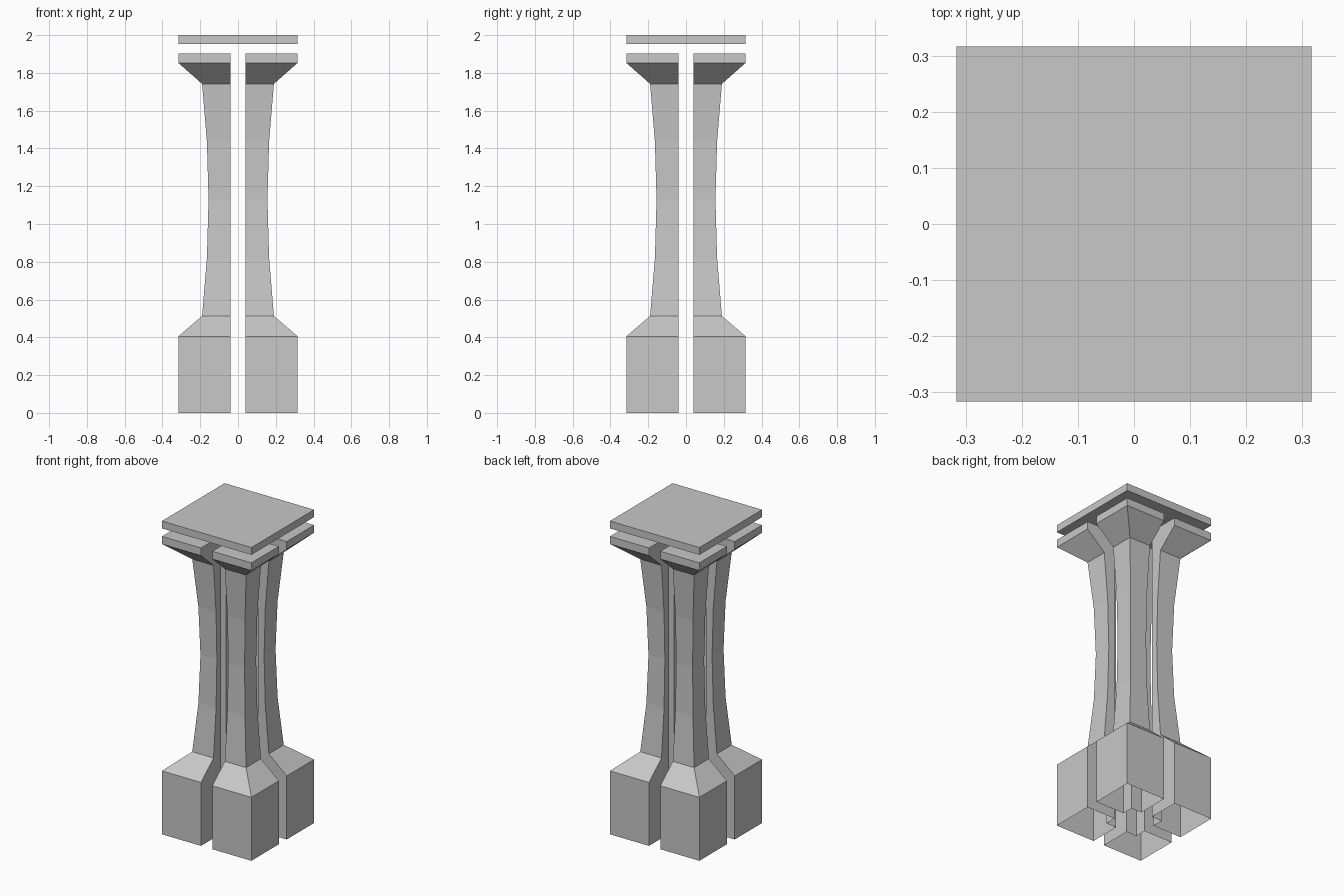
import bpy, bmesh

cube = bpy.data.objects.get("Cube")
if cube:
    bpy.data.objects.remove(cube)

stone = bpy.data.materials.new("grey_stone")
stone.use_nodes = True
stone.diffuse_color = (0.58, 0.58, 0.58, 1)
stone.node_tree.nodes["Principled BSDF"].inputs["Base Color"].default_value = (0.58, 0.58, 0.58, 1)

HALF = 0.316     # half width of base and top
GAP = 0.04       # half width of the slots between the quarters
NOTCH = 0.113    # reach of the square core hollow
NECK, WAIST = 0.19, 0.156
LOW, HIGH = 0.513, 1.742


def add_object(name, bm):
    bmesh.ops.recalc_face_normals(bm, faces=bm.faces)
    mesh = bpy.data.meshes.new(name)
    bm.to_mesh(mesh)
    bm.free()
    mesh.materials.append(stone)
    obj = bpy.data.objects.new(name, mesh)
    bpy.context.collection.objects.link(obj)
    return obj


# Outer profile: base block, slope, waisted shaft, flare, rim
profile = [(HALF, 0), (HALF, 0.405)]
for i in range(5):
    t = i / 4
    bow = 1 - (2 * t - 1) ** 2
    profile.append((NECK - (NECK - WAIST) * bow, LOW + (HIGH - LOW) * t))
profile += [(HALF, 1.853), (HALF, 1.902)]

# One L-shaped quarter, open underneath, mirrored to all four corners
bm = bmesh.new()
rings = []
for w, z in profile:
    section = [(GAP, NOTCH), (NOTCH, NOTCH), (NOTCH, GAP), (w, GAP), (w, w), (GAP, w)]
    rings.append([bm.verts.new((x, y, z)) for x, y in section])
for a, b in zip(rings, rings[1:]):
    for i in range(len(a)):
        j = (i + 1) % len(a)
        bm.faces.new((a[i], a[j], b[j], b[i]))
bm.faces.new(rings[-1])
quarters = add_object("column_quarters", bm)
mirror = quarters.modifiers.new("four_corners", "MIRROR")
mirror.use_axis = (True, True, False)
mirror.use_mirror_merge = False

# Floating square slab on top
bm = bmesh.new()
bmesh.ops.create_cube(bm, size=1)
bmesh.ops.scale(bm, vec=(2 * HALF, 2 * HALF, 0.047), verts=bm.verts)
bmesh.ops.translate(bm, vec=(0, 0, 2 - 0.047 / 2), verts=bm.verts)
add_object("top_slab", bm)
